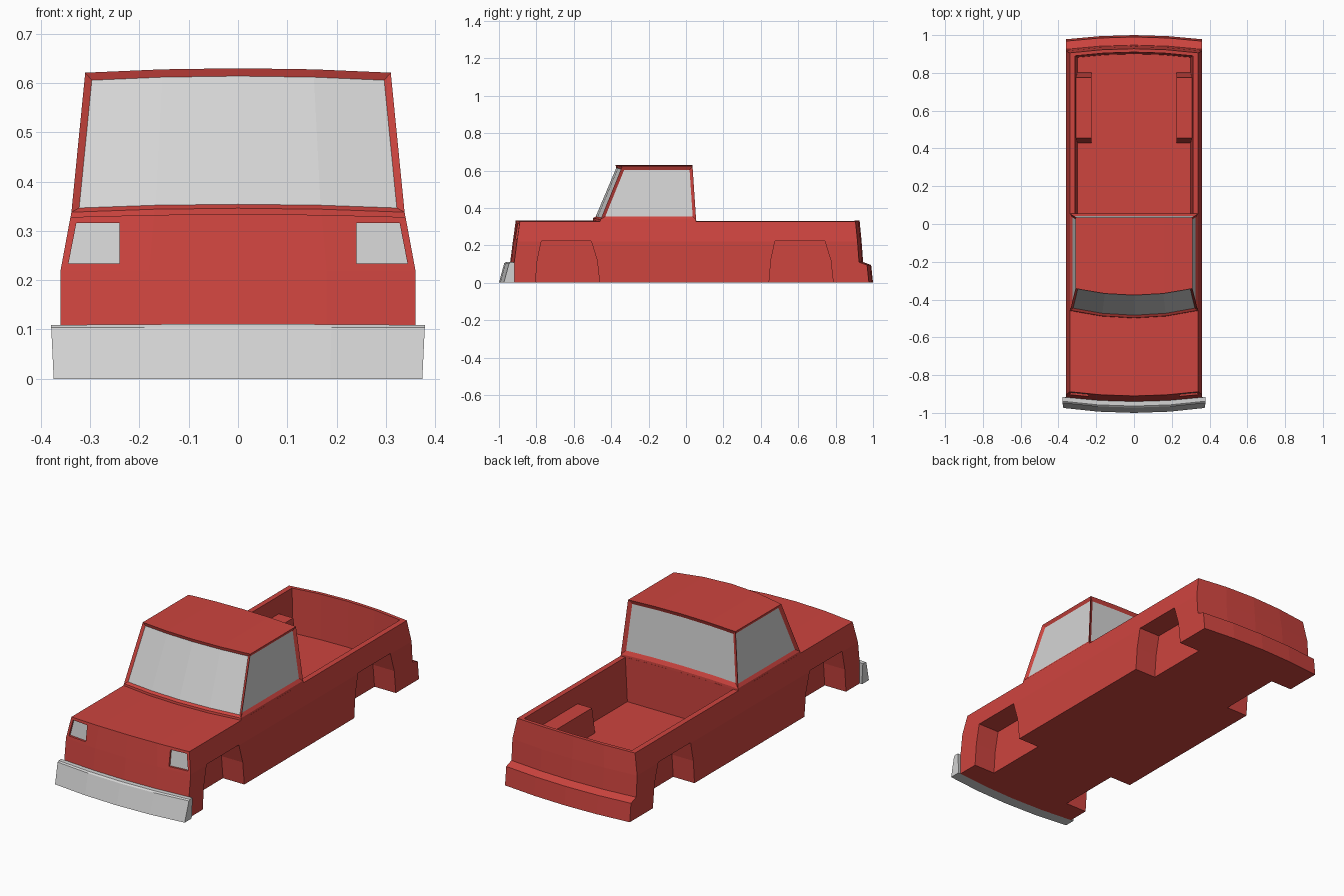
import bpy, bmesh

cube = bpy.data.objects.get("Cube")
if cube:
    bpy.data.objects.remove(cube, do_unlink=True)


def material(name, rgb):
    m = bpy.data.materials.new(name)
    m.use_nodes = True
    m.diffuse_color = (*rgb, 1)
    m.node_tree.nodes["Principled BSDF"].inputs["Base Color"].default_value = (*rgb, 1)
    return m


RED = material("red_paint", (0.61, 0.058, 0.049))
GREY = material("light_grey", (0.66, 0.66, 0.66))
ACROSS = [-1, -0.5, 0, 0.5, 1]


def finish(name, bm, *mats):
    bmesh.ops.recalc_face_normals(bm, faces=bm.faces)
    mesh = bpy.data.meshes.new(name)
    bm.to_mesh(mesh)
    bm.free()
    for m in mats:
        mesh.materials.append(m)
    ob = bpy.data.objects.new(name, mesh)
    bpy.context.collection.objects.link(ob)
    return ob


def bowed_solid(rows):
    """Rows from bottom to top: half width, z, front y, back y, front bow, back bow, crown."""
    bm = bmesh.new()

    def line(hw, z, y, bow, crown):
        return [bm.verts.new((u * hw, y + bow * u * u, z - crown * u * u)) for u in ACROSS]

    fronts = [line(w, z, f, bf, c) for w, z, f, b, bf, bb, c in rows]
    backs = [line(w, z, b, bb, c) for w, z, f, b, bf, bb, c in rows]

    def strip(a, b):
        return [bm.faces.new((a[i], a[i + 1], b[i + 1], b[i])) for i in range(len(a) - 1)]

    strip(fronts[0], backs[0])
    strip(fronts[-1], backs[-1])
    walls = []
    for i in range(len(rows) - 1):
        f0, f1, b0, b1 = fronts[i], fronts[i + 1], backs[i], backs[i + 1]
        sides = [[bm.faces.new((f0[k], b0[k], b1[k], f1[k]))] for k in (0, -1)]
        walls.append([strip(f0, f1), strip(b0, b1)] + sides)
    bmesh.ops.recalc_face_normals(bm, faces=bm.faces)
    return bm, walls


def prism(name, loop_a, loop_b, *mats):
    bm = bmesh.new()
    a = [bm.verts.new(p) for p in loop_a]
    b = [bm.verts.new(p) for p in loop_b]
    bm.faces.new(a)
    bm.faces.new(b)
    for i in range(len(a)):
        j = (i + 1) % len(a)
        bm.faces.new((a[i], a[j], b[j], b[i]))
    return finish(name, bm, *mats)


def boolean(target, tool, operation):
    mod = target.modifiers.new(tool.name, "BOOLEAN")
    mod.object, mod.operation, mod.solver = tool, operation, "EXACT"
    bpy.context.view_layer.objects.active = target
    bpy.ops.object.modifier_apply(modifier=mod.name)
    bpy.data.objects.remove(tool, do_unlink=True)


# Lower body with hood, bed sides and rear step
bm, _ = bowed_solid([
    (0.36, 0, -0.94, 1.0, 0.022, -0.022, 0),
    (0.36, 0.095, -0.94, 0.99, 0.022, -0.022, 0),
    (0.36, 0.11, -0.94, 0.947, 0.022, -0.022, 0),
    (0.36, 0.22, -0.926, 0.939, 0.022, -0.022, 0),
    (0.34, 0.334, -0.91, 0.928, 0.022, -0.022, 0.006),
])
body = finish("body", bm, RED)

# Open cargo bed
bm, _ = bowed_solid([
    (0.30, 0.10, 0.055, 0.90, 0, -0.018, 0),
    (0.315, 0.40, 0.055, 0.913, 0, -0.02, 0),
])
boolean(body, finish("bed_cutter", bm, RED), "DIFFERENCE")

# Wheel housings in the bed, then the four wheel wells
HOUSING = [(0.42, 0.05), (0.455, 0.24), (0.775, 0.24), (0.81, 0.05)]
WELL = [(-0.805, -0.05), (-0.805, 0), (-0.795, 0.12), (-0.773, 0.223),
        (-0.507, 0.223), (-0.475, 0.12), (-0.462, 0), (-0.462, -0.05)]


def side_prism(name, side, x0, x1, shape, shift=0):
    return prism(name, [(side * x0, y + shift, z) for y, z in shape],
                 [(side * x1, y + shift, z) for y, z in shape], RED)


for side in (-1, 1):
    boolean(body, side_prism("housing", side, 0.224, 0.33, HOUSING), "UNION")
for side in (-1, 1):
    for shift in (0, 1.249):
        boolean(body, side_prism("well_cutter", side, 0.237, 0.5, WELL, shift), "DIFFERENCE")

# Recessed headlights following the slanted, bowed nose
LAMP = [(0.24, 0.234), (0.344, 0.234), (0.328, 0.316), (0.24, 0.316)]


def lamp_loop(side, offset):
    return [(side * x, -0.926 + (z - 0.22) * 0.14 + 0.17 * x * x + offset, z) for x, z in LAMP]


for side, label in ((1, "left"), (-1, "right")):
    boolean(body, prism("lamp_cutter", lamp_loop(side, -0.06), lamp_loop(side, 0.016), RED), "DIFFERENCE")
    prism(label + "_headlight", lamp_loop(side, 0.012), lamp_loop(side, 0.018), GREY)

# Cab with inset glass on all four sides
bm, walls = bowed_solid([
    (0.341, 0.32, -0.50, 0.055, 0.04, 0, 0),
    (0.338, 0.346, -0.497, 0.054, 0.04, 0, 0.008),
    (0.31, 0.63, -0.377, 0.035, 0.035, 0, 0.009),
])
for faces, margin in zip(walls[1], (0.013, 0.02, 0.017, 0.017)):
    bmesh.ops.inset_region(bm, faces=faces, thickness=margin, depth=-0.01,
                           use_even_offset=True, use_boundary=True)
    for f in faces:
        f.material_index = 1
finish("cab", bm, RED, GREY)

# Front bumper
bm, _ = bowed_solid([
    (0.374, 0, -1.0, -0.938, 0.026, 0.022, 0),
    (0.379, 0.104, -0.972, -0.938, 0.026, 0.022, 0),
    (0.379, 0.111, -0.964, -0.938, 0.026, 0.022, 0.002),
])
finish("front_bumper", bm, GREY)
